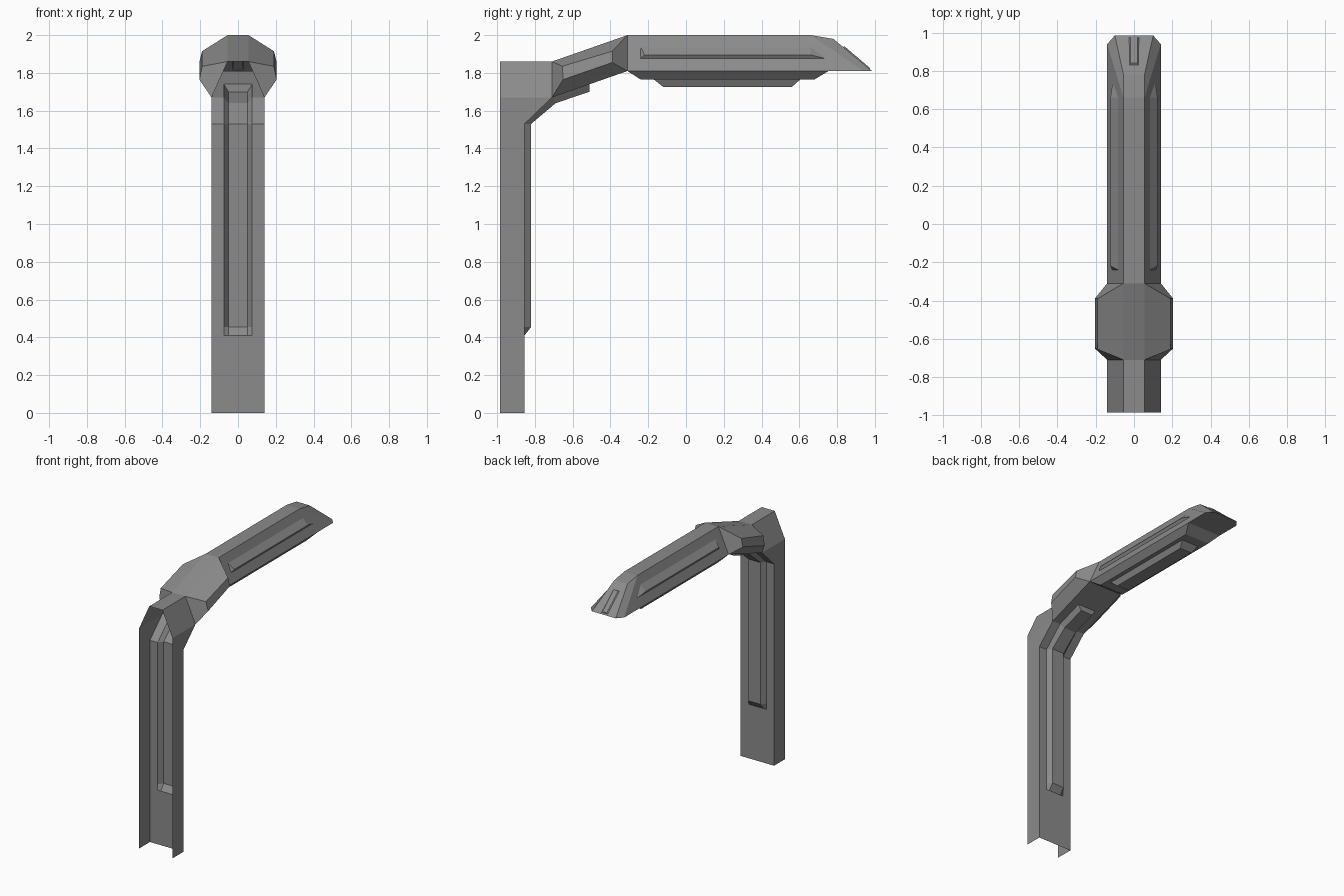
import bpy, bmesh

if "Cube" in bpy.data.objects:
    bpy.data.objects.remove(bpy.data.objects["Cube"], do_unlink=True)

grey = bpy.data.materials.new("mid_grey_metal")
grey.use_nodes = True
colour = (0.26, 0.26, 0.26, 1)
grey.diffuse_color = colour
grey.node_tree.nodes["Principled BSDF"].inputs["Base Color"].default_value = colour


def half_part(name, faces):
    """Make a part from its +x half (lists of points) and mirror it."""
    bm = bmesh.new()
    for pts in faces:
        bm.faces.new([bm.verts.new(p) for p in pts])
    bmesh.ops.remove_doubles(bm, verts=bm.verts, dist=0.0005)
    bmesh.ops.dissolve_degenerate(bm, edges=bm.edges, dist=0.0005)
    bmesh.ops.recalc_face_normals(bm, faces=bm.faces)
    mesh = bpy.data.meshes.new(name)
    bm.to_mesh(mesh)
    bm.free()
    mesh.materials.append(grey)
    obj = bpy.data.objects.new(name, mesh)
    bpy.context.collection.objects.link(obj)
    mirror = obj.modifiers.new("mirror", "MIRROR")
    mirror.merge_threshold = 0.0005
    return obj


def loft(rows):
    """Quads between successive rows of points."""
    return [(a[i], a[i + 1], b[i + 1], b[i])
            for a, b in zip(rows, rows[1:]) for i in range(len(a) - 1)]


def tray(name, top, bottom):
    """Tapered tray below the head; each level is (x, y0, y1, z)."""
    rows = [[(0, y0, z), (x, y0, z), (x, y1, z), (0, y1, z)]
            for x, y0, y1, z in (top, bottom)]
    return half_part(name, loft(rows) + [rows[1]])


TOP, WIDE, BACK = 0.055, 0.14, -0.985

# Pressed wall with its raised rib, following the bend under the elbow:
# each station is the base (y, z) and the rib (y, z)
stations = [((-.855, 0), (-.855, 0)), ((-.855, .41), (-.855, .41)),
            ((-.855, .455), (-.82, .455)), ((-.855, 1.53), (-.82, 1.53)),
            ((-.71, 1.67), (-.69, 1.64)), ((-.51, 1.74), (-.51, 1.70)),
            ((-.51, 1.74), (-.51, 1.74)), ((-.31, 1.81), (-.31, 1.81))]
half_part("ribbed_wall", loft(
    [[(0, *rib), (.05, *rib), (.075, *base), (WIDE, *base)]
     for base, rib in stations]))

# Open-backed post: side wall, sloped shoulder and top
side = [(BACK, 0), (-.855, 0), (-.855, 1.53), (-.71, 1.67), (BACK, 1.67)]
post = [[(WIDE, y, z) for y, z in side]]
post += loft([[(WIDE, y, 1.67), (TOP, y, 1.86), (0, y, 1.86)] for y in (BACK, -.71)])
half_part("post", post)

# Swollen elbow
a, d = (TOP, -.71, 1.86), (TOP, -.31, 2.0)
b, c = (.19, -.655, 1.835), (.19, -.39, 1.915)
e, f = (.205, -.65, 1.765), (.205, -.39, 1.855)
g, h = (WIDE, -.71, 1.67), (WIDE, -.31, 1.81)
half_part("elbow", [(a, b, c, d), (b, e, f, c), (e, g, h, f), (a, g, e, b),
                    (d, c, f, h), ((0, *a[1:]), a, d, (0, *d[1:]))])

# Lamp head with a chamfered nose
shoulder, brow = (TOP, .66, 2.0), (TOP, .78, 1.98)
tip, corner = (.1, .985, 1.81), (WIDE, .94, 1.81)


def centre(p):
    return (0, p[1], p[2])


half_part("lamp_head", [
    (d, shoulder, centre(shoulder), centre(d)),
    (shoulder, brow, centre(brow), centre(shoulder)),
    (brow, tip, centre(tip), centre(brow)),
    (shoulder, corner, tip, brow),
    (d, h, corner, shoulder),
    (centre(h), h, corner, tip, centre(tip))])

# Long ridges on the head's sides
upper = [(.081, -.24, 1.94), (.081, .66, 1.94)]
crest = [(.123, -.22, 1.895), (.123, .66, 1.895)]
lower = [(.112, -.24, 1.875), (.112, .74, 1.875)]
half_part("side_ridges", loft([upper, crest, lower]) + [
    (upper[0], crest[0], lower[0]), (upper[1], crest[1], lower[1])])

# Stepped underside
tray("lamp_tray", (WIDE, -.31, .755, 1.81), (.1, -.24, .68, 1.765))
tray("lamp_lens", (.07, -.17, .605, 1.765), (.05, -.12, .56, 1.725))

# Small catch on the nose
root = [(0, .825, 1.935), (.03, .825, 1.935), (.03, .975, 1.815), (0, .975, 1.815)]
cap = [(0, .84, 1.94), (.018, .84, 1.94), (.018, .975, 1.825), (0, .975, 1.825)]
half_part("nose_catch", loft([root, cap]) + [cap])
